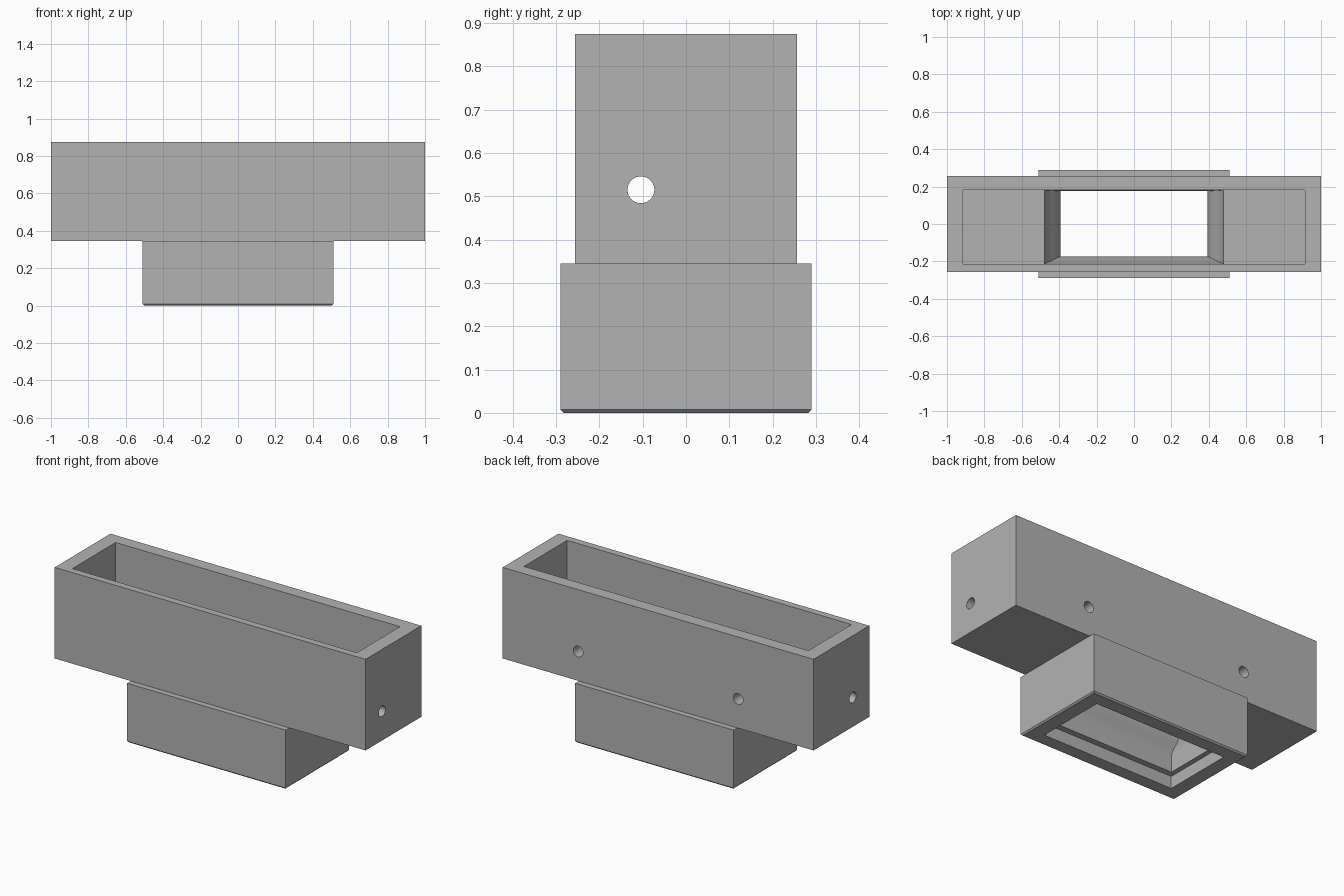
import bpy
import bmesh
import math
from mathutils import Matrix

if "Cube" in bpy.data.objects:
    bpy.data.objects.remove(bpy.data.objects["Cube"], do_unlink=True)

BASE_TOP = 0.345     # where the spout meets the tray
FLOOR = 0.42         # inside floor of the tray
HEIGHT = 0.875
HOLE_Z = 0.515

grey = bpy.data.materials.new("plain grey")
grey.use_nodes = True
grey.diffuse_color = (0.45, 0.45, 0.45, 1)
grey.node_tree.nodes["Principled BSDF"].inputs["Base Color"].default_value = (0.45, 0.45, 0.45, 1)


def finish(bm, name):
    bmesh.ops.recalc_face_normals(bm, faces=bm.faces)
    mesh = bpy.data.meshes.new(name)
    bm.to_mesh(mesh)
    bm.free()
    mesh.materials.append(grey)
    obj = bpy.data.objects.new(name, mesh)
    bpy.context.collection.objects.link(obj)
    return obj


def loft(name, rings):
    """Closed solid through rectangles given as (half x, front y, back y, z)."""
    bm = bmesh.new()
    loops = [[bm.verts.new(p) for p in ((-hx, y0, z), (hx, y0, z), (hx, y1, z), (-hx, y1, z))]
             for hx, y0, y1, z in rings]
    for low, high in zip(loops, loops[1:]):
        for i in range(4):
            j = (i + 1) % 4
            bm.faces.new((low[i], low[j], high[j], high[i]))
    bm.faces.new(loops[0][::-1])
    bm.faces.new(loops[-1])
    return finish(bm, name)


def box(name, hx, y0, y1, z0, z1):
    return loft(name, [(hx, y0, y1, z0), (hx, y0, y1, z1)])


def drill(name, x, y, length, axis):
    bm = bmesh.new()
    bmesh.ops.create_cone(bm, cap_ends=True, segments=32, radius1=0.031, radius2=0.031,
                          depth=length, matrix=Matrix.Rotation(math.pi / 2, 4, axis))
    bmesh.ops.translate(bm, verts=bm.verts, vec=(x, y, HOLE_Z))
    return finish(bm, name)


def combine(target, tool, operation):
    mod = target.modifiers.new("combine", 'BOOLEAN')
    mod.operation = operation
    mod.solver = 'EXACT'
    mod.object = tool
    bpy.context.view_layer.objects.active = target
    bpy.ops.object.modifier_apply(modifier=mod.name)
    bpy.data.objects.remove(tool, do_unlink=True)


# Long tray joined to the narrower spout, which has a chamfered bottom edge
body = box("tray_with_spout", 1.0, -0.256, 0.256, BASE_TOP, HEIGHT)
spout = loft("spout", [(0.502, -0.282, 0.282, 0), (0.51, -0.29, 0.29, 0.008),
                       (0.51, -0.29, 0.29, BASE_TOP)])
combine(body, spout, 'UNION')

# Open tray cavity, set nearer to the front
combine(body, box("cavity", 0.915, -0.215, 0.182, FLOOR, 1.0), 'DIFFERENCE')

# Curved funnel that narrows from the floor into the spout
steps = 14
rings = [(0.394, -0.173, 0.176, 0.04)]
for i in range(steps + 1):
    t = i / steps
    s = (1 - math.cos(math.pi * t)) / 2
    rings.append((0.394 + 0.084 * s, -0.173 - 0.041 * s, 0.176 + 0.005 * s, 0.15 + 0.19 * t))
rings.append((0.478, -0.214, 0.181, FLOOR + 0.03))
combine(body, loft("funnel", rings), 'DIFFERENCE')

# Shallow recess around the bottom opening
combine(body, box("recess", 0.422, -0.208, 0.208, -0.1, 0.07), 'DIFFERENCE')

# Screw holes: one in each end, two in the back wall
for side in (-1, 1):
    combine(body, drill("end_hole", side * 0.96, -0.104, 0.2, 'Y'), 'DIFFERENCE')
    combine(body, drill("back_hole", side * 0.515, 0.22, 0.2, 'X'), 'DIFFERENCE')

# Smooth curves, sharp corners
bpy.ops.object.select_all(action='DESELECT')
body.select_set(True)
bpy.context.view_layer.objects.active = body
bpy.ops.object.shade_smooth_by_angle(angle=math.radians(30))
